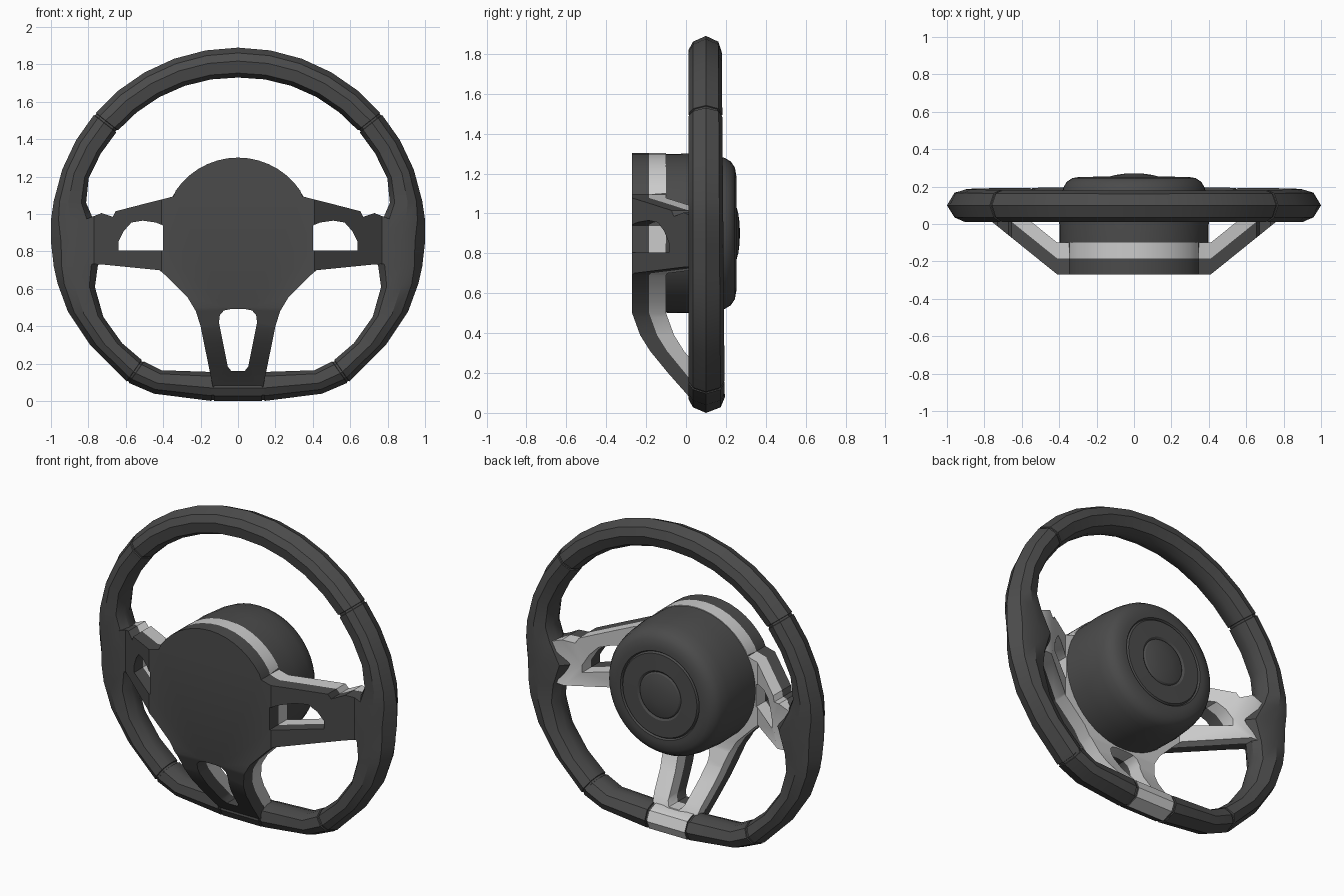
import bpy, bmesh
from math import sin, cos, radians, pi
from mathutils import Vector, Matrix

if "Cube" in bpy.data.objects:
    bpy.data.objects.remove(bpy.data.objects["Cube"])


def material(name, v):
    m = bpy.data.materials.new(name)
    m.diffuse_color = (v, v, v, 1)
    m.use_nodes = True
    m.node_tree.nodes["Principled BSDF"].inputs["Base Color"].default_value = m.diffuse_color
    return m


DARK = material("dark_grey", 0.07)
LIGHT = material("light_grey", 0.55)


def finish(name, bm, mats, angle=30):
    bmesh.ops.recalc_face_normals(bm, faces=bm.faces[:])
    me = bpy.data.meshes.new(name)
    bm.to_mesh(me)
    bm.free()
    for m in mats:
        me.materials.append(m)
    ob = bpy.data.objects.new(name, me)
    bpy.context.collection.objects.link(ob)
    bpy.ops.object.select_all(action='DESELECT')
    ob.select_set(True)
    bpy.context.view_layer.objects.active = ob
    bpy.ops.object.shade_smooth_by_angle(angle=radians(angle))
    return ob


def lerp_table(table, v):
    """Piecewise linear lookup, table sorted by rising key."""
    if v <= table[0][0]:
        return table[0][1]
    for (a, fa), (b, fb) in zip(table, table[1:]):
        if v <= b:
            return fa + (fb - fa) * (v - a) / (b - a)
    return table[-1][1]


# --- Rim: cross-section swept through outer/inner stations, flat bottomed ---
SECTION = [(1, .10), (.82, .035), (.55, .012), (.15, .022), (0, .07),
           (0, .12), (.13, .165), (.5, .19), (.82, .17)]
half = []
for deg in range(90, 15, -10):
    c, s = cos(radians(deg)), sin(radians(deg))
    r = .83 + .02 * (90 - deg) / 70
    half.append((c, .9 + .99 * s, c * r, .9 + s * r, deg == 40))
half += [(.985, 1.07, .812, 1.06, 0), (1, .97, .775, .975, 0), (1, .85, .70, .85, 0),
         (.985, .72, .75, .72, 0), (.965, .63, .765, .61, 0), (.91, .48, .72, .45, 0),
         (.79, .30, .62, .31, 0), (.59, .10, .51, .215, 1), (.45, .04, .41, .165, 0),
         (.135, .0, .135, .155, 1)]
stations = half + [(-a, b, -c, d, s) for a, b, c, d, s in reversed(half[1:])]


def section_ring(bm, st, nxt, shift, shrink):
    """One ring of the rim, nudged along the path and shrunk for grooves."""
    o, i = Vector((st[0], 0, st[1])), Vector((st[2], 0, st[3]))
    along = Vector((nxt[0] - st[0], 0, nxt[1] - st[1])).normalized() * shift
    back = 1.05 - .17 * o.z / 1.89
    mid = (o + i) / 2 + Vector((0, .1, 0))
    ring = []
    for t, y in SECTION:
        p = i.lerp(o, t)
        p.y = y if y < .1 else .1 + (y - .1) * back * (1 if y > .1 else 0)
        ring.append(bm.verts.new(mid + (p - mid) * shrink + along))
    return ring


bm = bmesh.new()
rings = []
n = len(stations)
for k, st in enumerate(stations):
    nxt, prv = stations[(k + 1) % n], stations[k - 1]
    if st[4]:
        rings.append(section_ring(bm, st, prv, .008, 1))
        rings.append(section_ring(bm, st, prv, .006, .92))
        rings.append(section_ring(bm, st, nxt, .006, .92))
        rings.append(section_ring(bm, st, nxt, .008, 1))
    else:
        rings.append(section_ring(bm, st, nxt, 0, 1))
for a, b in zip(rings, rings[1:] + rings[:1]):
    for j in range(len(SECTION)):
        k = (j + 1) % len(SECTION)
        bm.faces.new((a[j], a[k], b[k], b[j]))
bmesh.ops.recalc_face_normals(bm, faces=bm.faces[:])
for f in bm.faces:          # light insert at the foot of the lower spoke
    c = f.calc_center_median()
    f.material_index = int(abs(c.x) < .12 and c.z < .3 and f.normal.y > -.3)
finish("rim", bm, [DARK, LIGHT])

# --- Hub: turned drum with ring groove and raised centre button ---
PROFILE = [(0, -.262), (.395, -.262), (.4, .02), (.39, .14), (.378, .195), (.36, .225),
           (.33, .245), (.29, .252), (.265, .252), (.258, .241), (.25, .252), (.15, .254),
           (.138, .246), (.13, .254), (.10, .262), (.05, .269), (0, .27)]
bm = bmesh.new()
vs = [bm.verts.new((r, y, .9)) for r, y in PROFILE]
es = [bm.edges.new(p) for p in zip(vs, vs[1:])]
bmesh.ops.spin(bm, geom=vs + es, cent=(0, 0, .9), axis=(0, 1, 0), angle=2 * pi,
               steps=48, use_merge=True)
bmesh.ops.remove_doubles(bm, verts=bm.verts[:], dist=.0005)
finish("hub", bm, [DARK])

# --- Spoke frame: one outline with three openings, bent forward to the rim ---
right = [(.402 * sin(radians(a)), .9 + .402 * cos(radians(a))) for a in range(0, 59, 8)]
right += [(.345, 1.095), (.38, 1.085), (.52, 1.05), (.655, 1.015), (.67, .985), (.73, 1.005),
          (.82, .97), (.82, .735), (.72, .73), (.42, .70), (.385, .67), (.27, .555),
          (.225, .48), (.20, .40), (.125, .03)]
outline = right + [(-x, z) for x, z in reversed(right[1:])]
side_hole = [(.402, .805), (.402, .94), (.44, .955), (.51, .965), (.57, .955), (.61, .91),
             (.64, .85), (.64, .805)]
low = [(.04, .492), (.075, .485), (.097, .46), (.102, .42), (.055, .185), (.035, .16)]
low_hole = low + [(-x, z) for x, z in reversed(low)]
loops = [outline, side_hole, [(-x, z) for x, z in side_hole], low_hole]
SIDE = [(.41, 0), (.77, .29)]
FOOT = [(0, .34), (.07, .295), (.2, .18), (.31, .09), (.39, .04), (.5, 0)]


def depth(co, off, limit):
    y = -.27 + max(lerp_table(SIDE, abs(co.x)), lerp_table(FOOT, co.z))
    return y + off if off == 0 else min(y + off, max(limit, y + .01))


def spoke_layer(name, near, far, limit, mat):
    bm = bmesh.new()
    for lp in loops:
        v = [bm.verts.new((x, 0, z)) for x, z in lp]
        for a, b in zip(v, v[1:] + v[:1]):
            bm.edges.new((a, b))
    bmesh.ops.triangle_fill(bm, edges=bm.edges[:], use_beauty=True, normal=(0, -1, 0))
    cuts = [((s * x, 0, 0), (1, 0, 0)) for s in (-1, 1) for x, _ in SIDE]
    cuts += [((0, 0, z), (0, 0, 1)) for z, _ in FOOT[1:]]
    for co, no in cuts:     # bend lines
        bmesh.ops.bisect_plane(bm, geom=bm.verts[:] + bm.edges[:] + bm.faces[:],
                               plane_co=co, plane_no=no)
    ext = bmesh.ops.extrude_face_region(bm, geom=bm.faces[:])["geom"]
    top = {g for g in ext if isinstance(g, bmesh.types.BMVert)}
    for v in bm.verts:
        v.co.y = depth(v.co, far if v in top else near, limit)
    finish(name, bm, [mat], 35)


spoke_layer("back_cover", 0, .085, .10, DARK)
spoke_layer("spoke_trim", .084, .17, .15, LIGHT)
